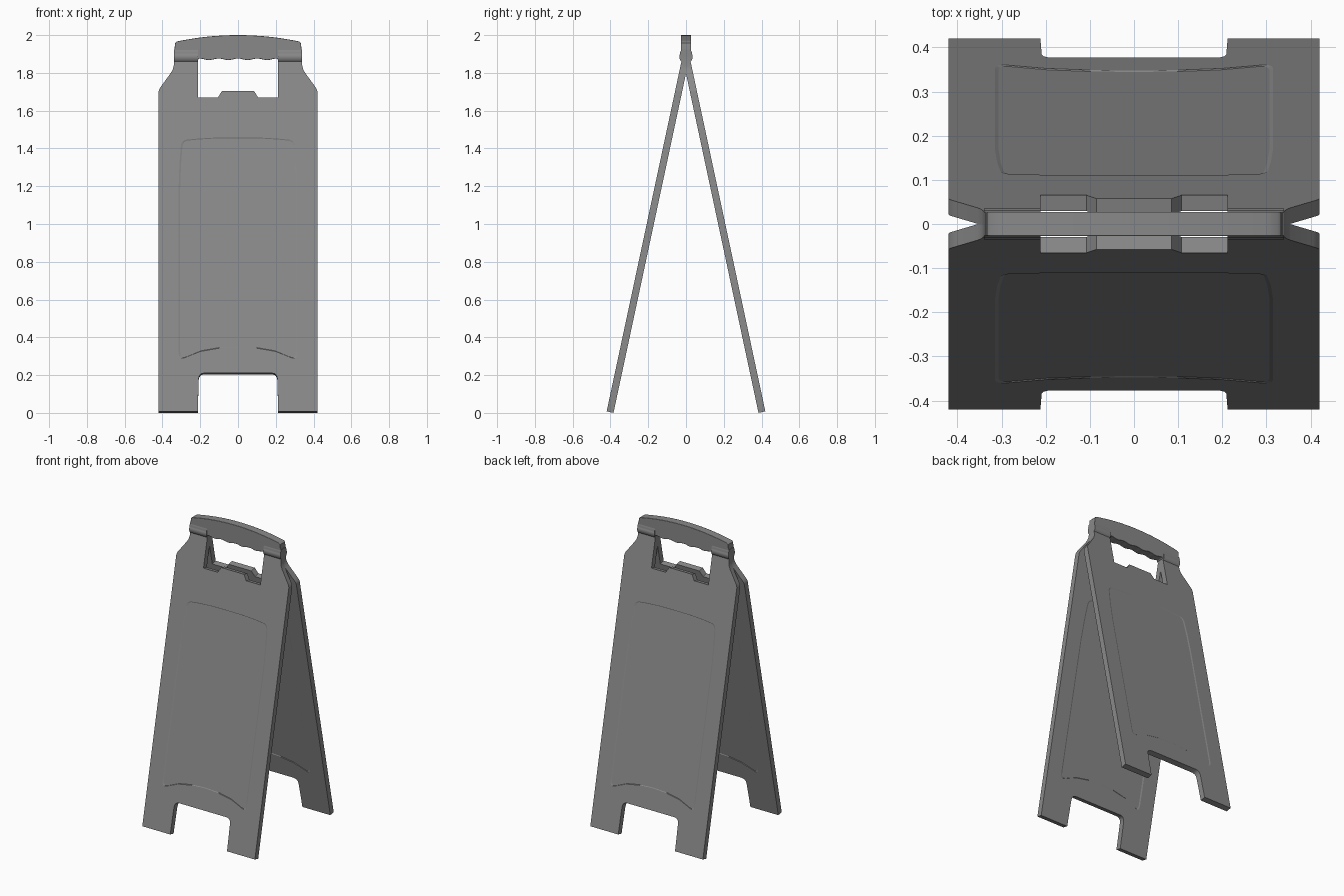
import bpy, bmesh, math
from mathutils import Matrix

if "Cube" in bpy.data.objects:
    bpy.data.objects.remove(bpy.data.objects["Cube"])

HINGE_Z = 1.885
TILT = math.atan(0.402 / 1.881)
THICK = 0.0185          # half thickness of a panel

# Dark grey plastic
plastic = bpy.data.materials.new("dark_grey_plastic")
plastic.diffuse_color = (0.25, 0.25, 0.25, 1)
plastic.use_nodes = True
plastic.node_tree.nodes["Principled BSDF"].inputs["Base Color"].default_value = plastic.diffuse_color


def mirror(half):
    """Close a right-hand half outline (listed top to bottom) across x = 0."""
    return half + [(-x, z) for x, z in reversed(half) if abs(x) > 1e-6]


def loft(name, loop_a, y_a, loop_b, y_b, matrix=Matrix()):
    """Solid between two outlines lying in planes y_a and y_b."""
    bm = bmesh.new()
    a = [bm.verts.new((x, y_a, z)) for x, z in loop_a]
    b = [bm.verts.new((x, y_b, z)) for x, z in loop_b]
    bm.faces.new(a)
    bm.faces.new(b[::-1])
    n = len(a)
    for i in range(n):
        j = (i + 1) % n
        bm.faces.new((a[j], a[i], b[i], b[j]))
    bmesh.ops.recalc_face_normals(bm, faces=bm.faces)
    bm.transform(matrix)
    mesh = bpy.data.meshes.new(name)
    bm.to_mesh(mesh)
    bm.free()
    mesh.materials.append(plastic)
    obj = bpy.data.objects.new(name, mesh)
    bpy.context.collection.objects.link(obj)
    return obj


def add_bevel(obj, width, segments=2):
    mod = obj.modifiers.new("Bevel", 'BEVEL')
    mod.width = width
    mod.segments = segments
    mod.limit_method = 'ANGLE'
    mod.angle_limit = math.radians(40)


def smooth(obj):
    bpy.ops.object.select_all(action='DESELECT')
    obj.select_set(True)
    bpy.context.view_layer.objects.active = obj
    bpy.ops.object.shade_smooth_by_angle(angle=math.radians(35))


def to_local(pts):
    """World height to distance along the tilted panel, measured from the hinge."""
    return [(x, (z - HINGE_Z) / math.cos(TILT)) for x, z in pts]


# Panel outline: window sill, hinge arm, shoulder, leg, foot cut-out
panel_half = [(0.085, 1.70), (0.107, 1.665), (0.212, 1.665), (0.212, HINGE_Z),
              (0.34, HINGE_Z), (0.34, 1.835), (0.345, 1.815), (0.355, 1.797),
              (0.405, 1.728), (0.416, 1.712), (0.42, 1.698), (0.42, 0.004),
              (0.212, 0.004), (0.209, 0.175), (0.205, 0.192), (0.196, 0.203), (0.18, 0.208)]
panel = to_local(mirror(panel_half))

# Shallow recess outline with bowed top and bottom
recess_half = [(0, 1.455), (0.12, 1.454), (0.22, 1.448), (0.28, 1.442), (0.295, 1.433),
               (0.303, 1.415), (0.311, 1.315), (0.316, 1.175), (0.316, 0.32), (0.313, 0.296),
               (0.303, 0.284), (0.285, 0.287), (0.20, 0.321), (0.10, 0.338), (0, 0.343)]
recess = to_local(mirror(recess_half))
mid = (0.9 - HINGE_Z) / math.cos(TILT)
recess_floor = [(x * 0.97, mid + (z - mid) * 0.992) for x, z in recess]

for label, sign in (("front", -1), ("back", 1)):
    place = Matrix.Translation((0, 0, HINGE_Z)) @ Matrix.Rotation(sign * TILT, 4, 'X')
    board = loft(label + "_panel", panel, -THICK, panel, THICK, place)
    # Recess on both faces of the panel
    for side in (-1, 1):
        cutter = loft(label + "_recess_cutter", recess_floor, side * (THICK - 0.0025),
                      recess, side * (THICK + 0.0003), place)
        cutter.hide_render = True
        cutter.hide_set(True)
        cut = board.modifiers.new("Recess", 'BOOLEAN')
        cut.operation = 'DIFFERENCE'
        cut.solver = 'EXACT'
        cut.object = cutter
    smooth(board)

# Carry handle: arched top, scalloped finger grip underneath
N = 12
outer = [(0.325 * i / N, 2.0 - 0.034 * (i / N) ** 2) for i in range(N + 1)]
outer += [(0.333, 1.958), (0.338, 1.91), (0.34, HINGE_Z), (0.212, HINGE_Z - 0.015)]
M = 32
grip = []
for i in range(M):
    x = 0.205 * (1 - i / M)
    grip.append((x, 1.872 + 0.004 * math.cos(x / 0.205 * 4 * math.pi)))
grip.append((0, 1.876))
outline = mirror(outer + grip)
handle = loft("carry_handle", outline, -0.027, outline, 0.027)
add_bevel(handle, 0.002)
smooth(handle)

# Hinge barrels: rounded bulges that flare smoothly into the handle
bulge = [(0.026, 1.925), (0.0275, 1.918), (0.031, 1.908)]
bulge += [(0.035 * math.cos(a), HINGE_Z + 0.035 * math.sin(a))
          for a in (math.radians(d) for d in range(30, -91, -10))]
bulge = mirror(bulge)
quarter = Matrix.Rotation(math.pi / 2, 4, 'Z')
for label, start in (("left", -0.34), ("right", 0.212)):
    barrel = loft(label + "_hinge_barrel", bulge, -start, bulge, -start - 0.128, quarter)
    smooth(barrel)
